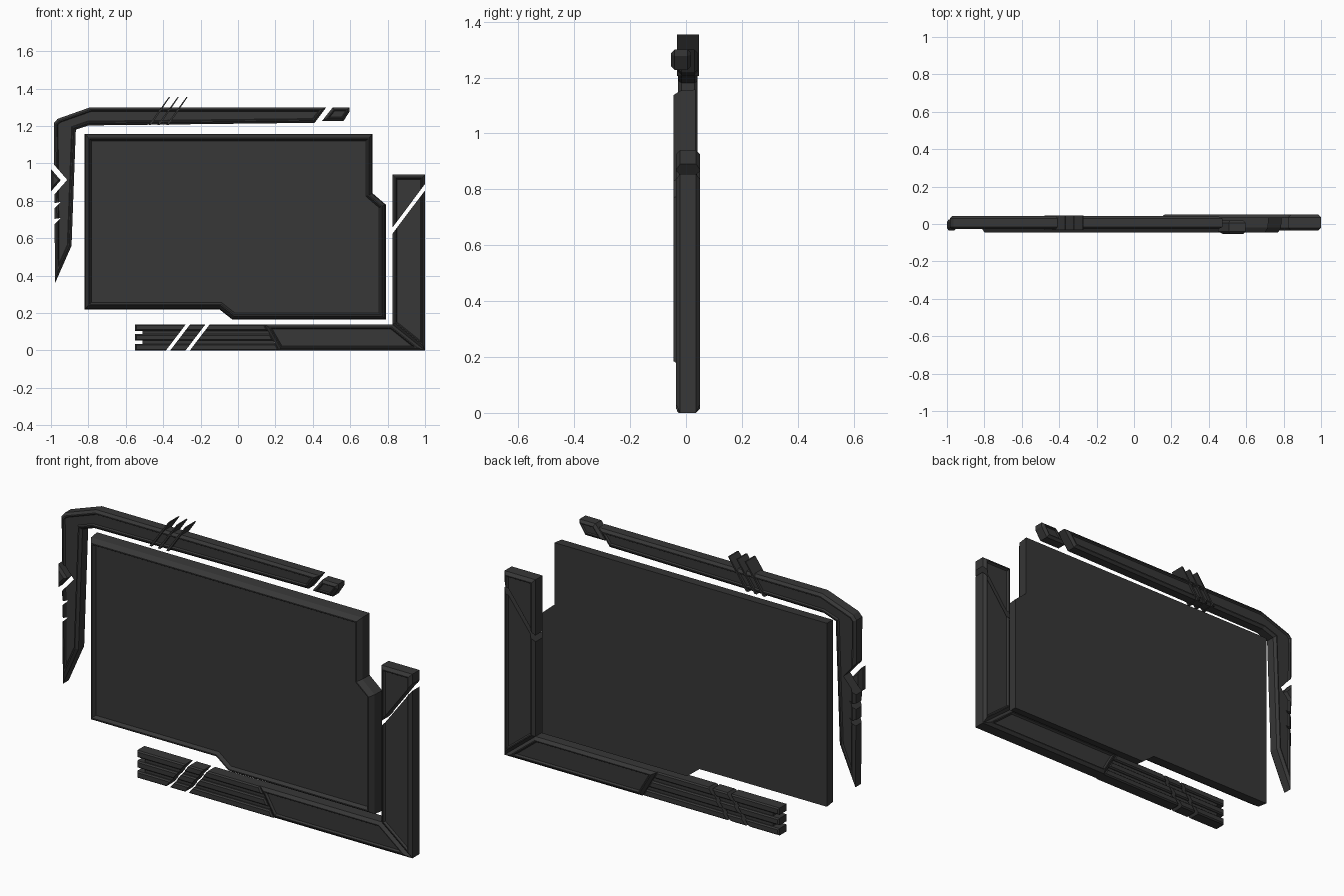
import bpy
import bmesh
from mathutils import Vector

old = bpy.data.objects.get("Cube")
if old:
    bpy.data.objects.remove(old, do_unlink=True)

charcoal = bpy.data.materials.new("charcoal")
charcoal.use_nodes = True
COLOUR = (0.038, 0.038, 0.038, 1)
charcoal.diffuse_color = COLOUR
charcoal.node_tree.nodes["Principled BSDF"].inputs["Base Color"].default_value = COLOUR


def inset(points, d):
    """Move every edge of an outline inwards by d, with mitred corners."""
    pts = [Vector(p) for p in points]
    n = len(pts)
    area = sum(pts[i - 1].cross(pts[i]) for i in range(n))
    side = 1 if area > 0 else -1
    out = []
    for i, p in enumerate(pts):
        a = (p - pts[i - 1]).normalized()
        b = (pts[(i + 1) % n] - p).normalized()
        na = Vector((-a.y, a.x)) * side
        nb = Vector((-b.y, b.x)) * side
        out.append(p + (na + nb) * d / (1 + na.dot(nb)))
    return out


def loft(name, points, rings):
    """Skin an x-z outline through (inset, y) rings from front to back."""
    bm = bmesh.new()
    loops = [[bm.verts.new((p.x, y, p.y)) for p in inset(points, d)] for d, y in rings]
    n = len(points)
    for r, s in zip(loops, loops[1:]):
        for i in range(n):
            j = (i + 1) % n
            bm.faces.new((r[i], r[j], s[j], s[i]))
    bm.faces.new(loops[0])
    bm.faces.new(loops[-1])
    bmesh.ops.recalc_face_normals(bm, faces=bm.faces)
    mesh = bpy.data.meshes.new(name)
    bm.to_mesh(mesh)
    bm.free()
    mesh.materials.append(charcoal)
    ob = bpy.data.objects.new(name, mesh)
    bpy.context.collection.objects.link(ob)
    return ob


def framed(name, points, front, back, bevel=0.014, rim=0.005, sink=0.01):
    """Bevelled plate with a sunken panel on the front and on the back."""
    b, r = bevel, bevel + rim
    half = [(r + sink * 0.6, sink), (r, 0), (b, 0), (0, b)]
    rings = [(d, front + y) for d, y in half] + [(d, back - y) for d, y in reversed(half)]
    return loft(name, points, rings)


def cut(ob, points):
    """Cut an outline right through a part."""
    knife = loft("cutter", points, [(0, -0.2), (0, 0.2)])
    mod = ob.modifiers.new("cut", 'BOOLEAN')
    mod.operation = 'DIFFERENCE'
    mod.solver = 'EXACT'
    mod.object = knife
    bpy.context.view_layer.objects.active = ob
    bpy.ops.object.modifier_apply(modifier=mod.name)
    bpy.data.objects.remove(knife, do_unlink=True)


# Main panel: raised rim, sunken face, flat back
panel = [(-0.82, 0.22), (-0.1, 0.22), (-0.03, 0.165), (0.79, 0.165),
         (0.79, 0.78), (0.72, 0.84), (0.72, 1.157), (-0.82, 1.157)]
loft("main_panel", panel, [(0.036, -0.028), (0.026, -0.045), (0.02, -0.045),
                           (0.004, -0.02), (0, 0.034)])

# Corner bracket: lower bar and upright joined at a mitre
framed("lower_bracket", [(0.14, 0.14), (0.825, 0.14), (1, 0), (0.22, 0)], -0.035, 0.05)
upright = framed("upright_bracket", [(1, 0), (1, 0.94), (0.825, 0.94), (0.825, 0.14)],
                 -0.035, 0.05)
cut(upright, [(0.8, 0.59), (1.02, 0.882), (1.02, 0.917), (0.8, 0.622)])

# Ribbed bar: three rails on a thinner core, sliced twice on the diagonal
ribs = [loft("rib_core", [(-0.51, 0.003), (0.218, 0.003), (0.142, 0.137), (-0.51, 0.137)],
             [(0, -0.02), (0, 0.026)])]
for k, z in enumerate((0, 0.052, 0.105)):
    top = z + 0.035
    ends = [0.22 - 0.57 * h for h in (z, top)]
    ribs.append(loft("rib_rail_%d" % k,
                     [(-0.55, z), (ends[0], z), (ends[1], top), (-0.55, top)],
                     [(0.006, -0.033), (0, -0.026), (0, 0.03), (0.006, 0.037)]))
for x in (-0.385, -0.28):
    for ob in ribs:
        cut(ob, [(x - 0.008, -0.01), (x + 0.015, -0.01),
                 (x + 0.137, 0.15), (x + 0.114, 0.15)])

# Top bar bending into the side arm
hook = [(0.41, 1.217), (0.472, 1.3), (-0.79, 1.3), (-0.965, 1.238), (-0.985, 1.215),
        (-0.978, 0.36), (-0.89, 0.56), (-0.867, 1.18), (-0.8, 1.203)]
arm = framed("top_and_side_arm", hook, -0.028, 0.042, bevel=0.012, rim=0.006, sink=0.008)
cut(arm, [(-1.05, 1.07), (-0.985, 0.995), (-0.913, 0.912), (-0.985, 0.83), (-1.05, 0.76)])
for z in (0.77, 0.685):
    cut(arm, [(-1.02, z - 0.05), (-0.945, z + 0.025), (-0.965, z + 0.02), (-1.02, z + 0.015)])

# Small wedge in the side notch
loft("notch_wedge", [(-1, 0.85), (-0.948, 0.91), (-1, 0.97)],
     [(0.01, -0.035), (0, -0.022), (0, 0.01), (0.01, 0.025)])

# Detached tip of the top bar
framed("bar_tip", [(0.45, 1.228), (0.507, 1.3), (0.597, 1.3), (0.597, 1.278), (0.565, 1.228)],
       -0.053, 0.018, bevel=0.012, rim=0.004, sink=0.006)

# Three slanted fins through the top bar
for k in range(3):
    x = -0.478 + 0.047 * k
    loft("fin_%d" % k, [(x, 1.205), (x + 0.013, 1.205), (x + 0.115, 1.355), (x + 0.108, 1.355)],
         [(0, -0.032), (0, 0.046)])
